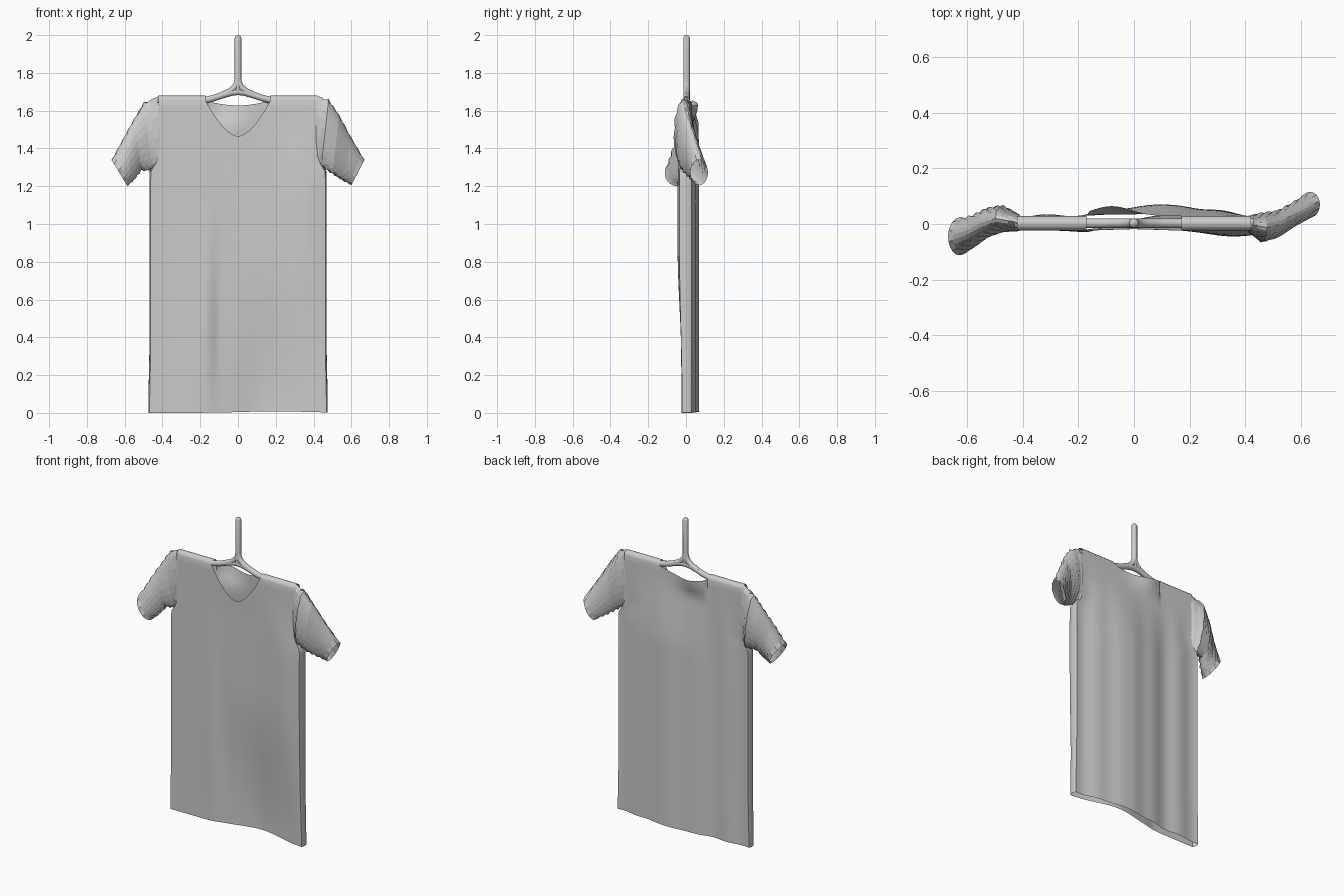
import bpy, bmesh, math

if "Cube" in bpy.data.objects:
    bpy.data.objects.remove(bpy.data.objects["Cube"])

def finish(bm, name, smooth):
    bmesh.ops.recalc_face_normals(bm, faces=bm.faces)
    me = bpy.data.meshes.new(name)
    bm.to_mesh(me)
    bm.free()
    ob = bpy.data.objects.new(name, me)
    bpy.context.collection.objects.link(ob)
    if smooth:
        bpy.ops.object.select_all(action='DESELECT')
        bpy.context.view_layer.objects.active = ob
        ob.select_set(True)
        bpy.ops.object.shade_smooth_by_angle(angle=math.radians(50))
    return ob

def rod(name, pts, r=0.0175):
    # smooth round bar through (x, z, radius factor) points
    cu = bpy.data.curves.new(name, 'CURVE')
    cu.dimensions = '3D'
    cu.bevel_depth, cu.bevel_resolution, cu.use_fill_caps = r, 4, True
    sp = cu.splines.new('POLY')
    sp.points.add(len(pts) - 1)
    for p, (x, z, f) in zip(sp.points, pts):
        p.co, p.radius = (x, 0.003, z, 1), f
    ob = bpy.data.objects.new(name, cu)
    bpy.context.collection.objects.link(ob)
    bpy.ops.object.select_all(action='DESELECT')
    bpy.context.view_layer.objects.active = ob
    ob.select_set(True)
    bpy.ops.object.convert(target='MESH')
    bpy.ops.object.shade_smooth_by_angle(angle=math.radians(50))

def lerp(keys, t):
    f = min(max(t, 0), 0.99999) * (len(keys) - 1)
    i = int(f)
    return keys[i] + (keys[i + 1] - keys[i]) * (f - i)

def bump(x, c, w):
    return math.exp(-((x - c) / w) ** 2)

def ramp(v, a, b):
    t = min(max((v - a) / (b - a), 0), 1)
    return t * t * (3 - 2 * t)

# Hanger: stem, cross bar and flared junction
rod("hanger_stem", [(0, 1.70, 1), (0, 1.985, 1), (0, 1.993, .8), (0, 1.998, .5), (0, 2.0, .1)])
half = [(0.03, 1.697), (0.08, 1.683), (0.13, 1.666), (0.17, 1.656), (0.22, 1.653), (0.43, 1.653)]
rod("hanger_bar", [(-x, z, 1) for x, z in reversed(half)] + [(0, 1.70, 1)] + [(x, z, 1) for x, z in half])
for s, n in ((-1, "left"), (1, "right")):
    rod("hanger_fillet_" + n, [(0, 1.78, .9), (s * .004, 1.75, .95), (s * .015, 1.725, 1),
                               (s * .04, 1.703, 1), (s * .09, 1.681, .95)])

# Shirt body: every column runs from front hem over the shoulder to back hem
NECK, W, SH, PIT = 0.172, 0.462, 1.655, 1.29

def warp_x(x, z):
    w = W - 0.04 * ramp(z, PIT - 0.02, PIT + 0.06) + 0.006 * ramp(-z, -0.4, 0)
    a = abs(x)
    return x if a < 0.2 else math.copysign(0.2 + (a - 0.2) * (w - 0.2) / (W - 0.2), x)

def front_y(x, z):
    low = 1 - ramp(z, 0, 0.9)
    y = -0.023 - 0.022 * bump(x, 0.36, 0.13) * ramp(SH - z, 0, 0.5) * (1 - 0.8 * low)
    y += 0.055 * bump(x, 0.15, 0.2) * low
    y += 0.012 * math.tanh((x + 0.13) / 0.03) * bump(x, -0.13, 0.1) * bump(z, 0.5, 0.45)
    return y + 0.006 * bump(x, 0, 0.15) * ramp(SH - z, 0, 0.3)

def back_y(x, z):
    y = 0.028 + 0.042 * bump(x, 0.1, 0.22) * ramp(SH - z, 0, 0.5)
    y -= 0.006 * math.cos(x * 30) * ramp(SH - z, 0, 0.6) * (1 - bump(x, 0.1, 0.15))
    return y + 0.036 * bump(x, -0.08, 0.1) * ramp(z, 1.5, 1.63) * (abs(x) < NECK)

N, ROWS = 30, 44
xs = sorted({round(s * NECK * i / 14, 5) for i in range(15) for s in (-1, 1)} |
            {round(s * (NECK + (W - NECK) * i / 16), 5) for i in range(17) for s in (-1, 1)})
bm = bmesh.new()
fronts, backs = [], []
for x in xs:
    k = min(abs(x) / NECK, 1)
    tf = 1.465 + (SH - 1.465) * k ** 1.72
    tb = 1.628 + (SH - 1.628) * k ** 2
    for cols, fn, top in ((fronts, front_y, tf), (backs, back_y, tb)):
        col = []
        for j in range(ROWS + 1):
            z = top * j / ROWS
            X = warp_x(x, z)
            hem = 0.008 * bump(x, 0.2, 0.25) * (1 - j / ROWS) ** 4
            col.append(bm.verts.new((X, fn(x, z), z + hem)))
        cols.append(col)
for cols in (fronts, backs):
    for a, b in zip(cols, cols[1:]):
        for j in range(ROWS):
            bm.faces.new((a[j], b[j], b[j + 1], a[j + 1]))

# Rounded shoulder tops, left open at the neck
def arc(i):
    a, b = fronts[i][-1], backs[i][-1]
    mid, r = (a.co + b.co) / 2, (b.co.y - a.co.y) / 2
    pts = [bm.verts.new((mid.x, mid.y - r * math.cos(t * math.pi / 6),
                         mid.z + 0.025 * math.sin(t * math.pi / 6))) for t in range(1, 6)]
    return [a] + pts + [b]
for side in (-1, 1):
    idx = [i for i, x in enumerate(xs) if x * side >= NECK - 1e-4]
    arcs = [arc(i) for i in idx]
    for a, b in zip(arcs, arcs[1:]):
        for k in range(6):
            bm.faces.new((a[k], b[k], b[k + 1], a[k + 1]))
    # Rounded side strip below the armhole
    e = 0 if side < 0 else -1
    prev = None
    for j in range(ROWS + 1):
        a, b = fronts[e][j], backs[e][j]
        if a.co.z > PIT + 0.03:
            break
        mids = [bm.verts.new((a.co.x + side * d, a.co.y + (b.co.y - a.co.y) * t, a.co.z))
                for t, d in ((.2, .005), (.5, .007), (.8, .005))]
        row = [a] + mids + [b]
        if prev:
            for k in range(4):
                bm.faces.new((prev[k], prev[k + 1], row[k + 1], row[k]))
        prev = row
finish(bm, "shirt_body", True)

# Sleeves: crumpled flat-faced tubes, open at both ends
def sleeve(name, side, top, bot, yc, yw):
    RINGS, SEG = 16, 22
    bm = bmesh.new()
    prev = None
    for i in range(RINGS + 1):
        t = i / RINGS
        tx, tz = lerp([p[0] for p in top], t), lerp([p[1] for p in top], t)
        bx, bz = lerp([p[0] for p in bot], t), lerp([p[1] for p in bot], t)
        cy, w = lerp(yc, t), lerp(yw, t)
        ring = []
        for j in range(SEG):
            a = 2 * math.pi * j / SEG
            crumple = 1 - (0.14 * ((i + j) % 2) if 1 < i < RINGS else 0)
            c, s = math.cos(a) * (1 + crumple) / 2, math.sin(a) * crumple
            m = (1 + c) / 2
            ring.append(bm.verts.new((side * (bx + (tx - bx) * m), cy + w * s, bz + (tz - bz) * m)))
        if prev:
            for j in range(SEG):
                k = (j + 1) % SEG
                bm.faces.new((prev[j], prev[k], ring[k], ring[j]))
        prev = ring
    finish(bm, name, False)

sleeve("right_sleeve", 1,
       [(.41, 1.68), (.48, 1.662), (.535, 1.58), (.60, 1.46), (.67, 1.34)],
       [(.415, 1.30), (.44, 1.30), (.50, 1.262), (.55, 1.23), (.60, 1.205)],
       [0, -.012, .0, .035, .07], [.03, .055, .05, .045, .046])
sleeve("left_sleeve", -1,
       [(.41, 1.68), (.50, 1.645), (.55, 1.56), (.61, 1.45), (.67, 1.34)],
       [(.415, 1.30), (.45, 1.28), (.51, 1.28), (.55, 1.23), (.585, 1.20)],
       [.004, .02, .005, -.025, -.045], [.03, .05, .055, .06, .068])
